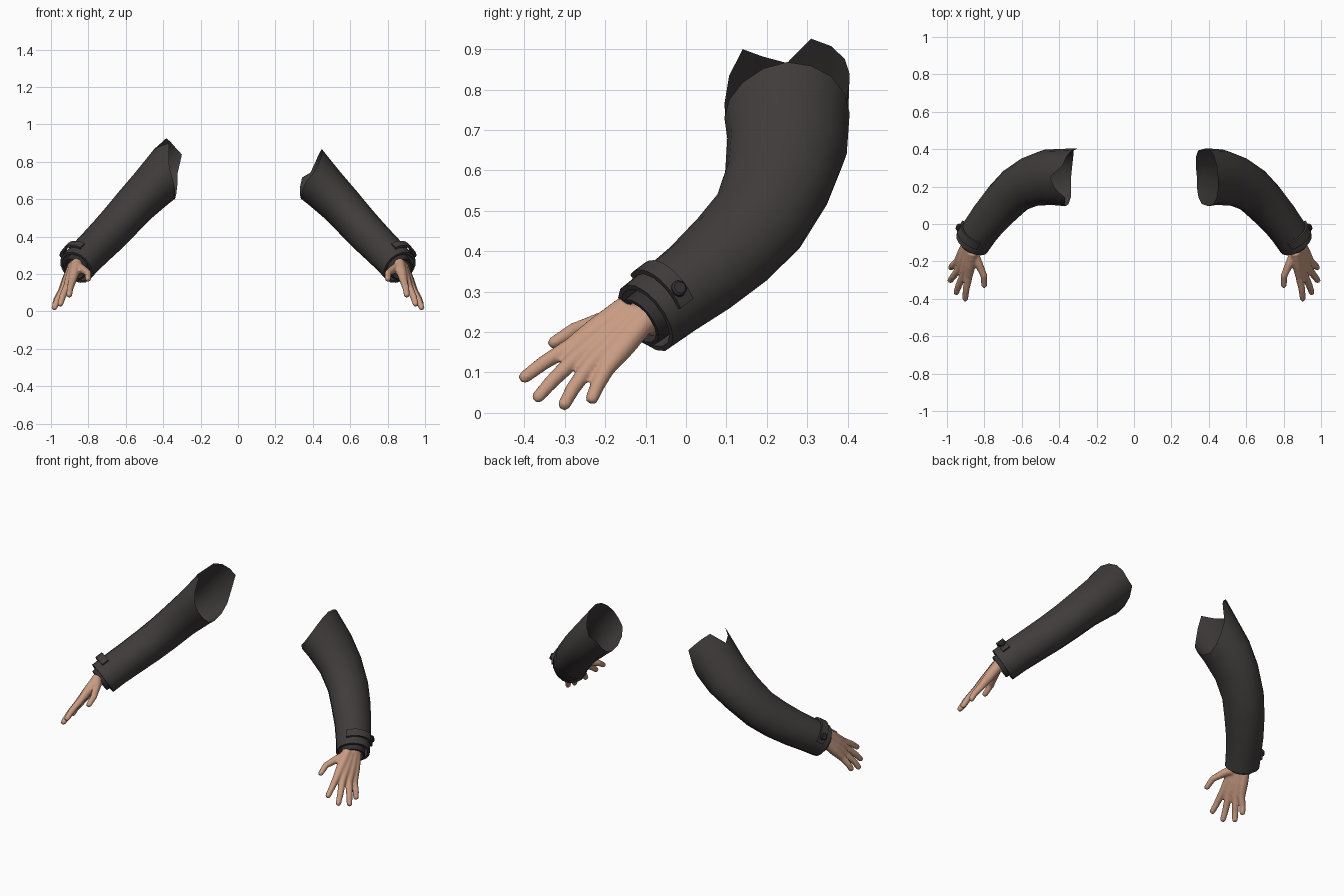
import bpy, bmesh
from math import sin, cos, tau, radians
from mathutils import Vector as V

cube = bpy.data.objects.get("Cube")
if cube:
    bpy.data.objects.remove(cube)


def material(name, rgb):
    m = bpy.data.materials.new(name)
    m.use_nodes = True
    m.diffuse_color = (*rgb, 1)
    bsdf = m.node_tree.nodes["Principled BSDF"]
    bsdf.inputs["Base Color"].default_value = (*rgb, 1)
    bsdf.inputs["Roughness"].default_value = 0.8
    return m


CLOTH = material("charcoal cloth", (0.052, 0.045, 0.045))
LINING = material("dark cuff", (0.032, 0.029, 0.030))
SKIN = material("skin", (0.58, 0.33, 0.225))

SIDES = 16
TOP = V((0.745, 0, 0.667))          # outward and up, square to the arm
SHOULDER_AXIS = V((0.667, 0, -0.745))


def frame(t):
    """Directions across a limb: outer side and back side."""
    t = t.normalized()
    n = (TOP - t * TOP.dot(t)).normalized()
    return n, n.cross(t)


def tangents(pts):
    last = len(pts) - 1
    return [pts[min(i + 1, last)] - pts[max(i - 1, 0)] for i in range(last + 1)]


def ring(c, t, rn, rs, sides=SIDES):
    n, s = frame(t)
    return [c + n * rn * cos(tau * k / sides) + s * rs * sin(tau * k / sides)
            for k in range(sides)]


def loft(bm, rings, cap=False, loop=True):
    rows = [[bm.verts.new(p) for p in r] for r in rings]
    for a, b in zip(rows, rows[1:]):
        for k in range(len(a) if loop else len(a) - 1):
            j = (k + 1) % len(a)
            bm.faces.new((a[k], a[j], b[j], b[k]))
    if cap:
        bm.faces.new(rows[0][::-1])
        bm.faces.new(rows[-1])


def finish(bm, name, mat, side, angle=50):
    for v in bm.verts:
        v.co.x *= side
    bmesh.ops.recalc_face_normals(bm, faces=bm.faces)
    me = bpy.data.meshes.new(name)
    bm.to_mesh(me)
    bm.free()
    me.materials.append(mat)
    ob = bpy.data.objects.new(name, me)
    bpy.context.collection.objects.link(ob)
    bpy.ops.object.select_all(action="DESELECT")
    ob.select_set(True)
    bpy.context.view_layer.objects.active = ob
    bpy.ops.object.shade_smooth_by_angle(angle=radians(angle))
    return ob


# Sleeve path: centre, outer radius, back radius
ARM = [((.46, .25, .66), .122, .15), ((.55, .228, .57), .112, .136),
       ((.635, .18, .475), .107, .124), ((.70, .115, .405), .104, .118),
       ((.77, .035, .335), .10, .108), ((.825, -.04, .28), .098, .10),
       ((.865, -.10, .235), .098, .096)]
PATH = [V(c) for c, _, _ in ARM]
TANS = tangents(PATH)
WRIST, AXIS = PATH[-1], TANS[-1].normalized()

# Torn shoulder edge: how far each side of the tube reaches past the first ring
RIM = {1: [.163, .16, .15, .13, .11, .12, .09, .06, .04, .05, .07, .09, .095, .11, .13, .15],
       -1: [.16, .25, .25, .245, .24, .15, .10, .06, .04, .05, .08, .11, .14, .19, .24, .19]}

# Fingers and thumb: paths from wrist to tip
FINGERS = {
    "index": [(.862, -.148, .262), (.885, -.285, .165), (.898, -.352, .124), (.903, -.408, .082)],
    "middle": [(.872, -.132, .25), (.912, -.272, .137), (.938, -.33, .08), (.952, -.373, .032)],
    "ring": [(.882, -.116, .24), (.933, -.238, .118), (.966, -.28, .06), (.985, -.306, .012)],
    "little": [(.888, -.102, .228), (.942, -.198, .108), (.968, -.22, .066), (.982, -.237, .026)],
    "thumb": [(.872, -.14, .24), (.83, -.215, .225), (.802, -.278, .205), (.801, -.336, .168)],
}


def sleeve(side, label):
    bm = bmesh.new()
    edge = [p - SHOULDER_AXIS * d
            for p, d in zip(ring(PATH[0], SHOULDER_AXIS, .13, .155), RIM[side])]
    rings = [edge] + [ring(c, t, rn, rs) for c, t, (_, rn, rs) in zip(PATH, TANS, ARM)]
    # turned hem inside the wrist opening
    rings.append(ring(WRIST, AXIS, .085, .083))
    rings.append(ring(WRIST - AXIS * .06, AXIS, .08, .078))
    loft(bm, rings)
    finish(bm, label + "_sleeve", CLOTH, side)


def inner_cuff(side, label):
    bm = bmesh.new()
    spans = [(-.08, .072), (.022, .068), (.022, .058), (-.05, .05)]
    loft(bm, [ring(WRIST + AXIS * d, AXIS, r, r) for d, r in spans])
    finish(bm, label + "_inner_cuff", LINING, side, 30)


def cuff_strap(side, label):
    """Strap wrapped over the top of the cuff, with a raised front end."""
    bm = bmesh.new()
    n, s = frame(AXIS)
    rows = []
    for k in range(11):
        a = radians(-60 + 11 * k)
        out = n * cos(a) + s * sin(a)
        lift = .012 * sin(tau * k / 20)
        rows.append([WRIST + AXIS * d + out * (r + lift)
                     for d, r in ((-.085, .095), (-.085, .108), (-.04, .108), (-.04, .095))])
    loft(bm, rows, cap=True)
    finish(bm, label + "_cuff_strap", CLOTH, side, 30)


def button(side, label):
    bm = bmesh.new()
    n, s = frame(AXIS)
    a = radians(28)
    out, across = n * cos(a) + s * sin(a), s * cos(a) - n * sin(a)
    c = WRIST - AXIS * .062
    loft(bm, [[c + out * h + (AXIS * cos(tau * k / 12) + across * sin(tau * k / 12)) * r
               for k in range(12)]
              for h, r in ((.10, .02), (.121, .02), (.126, .015))], cap=True)
    finish(bm, label + "_cuff_button", LINING, side, 30)


def hand(side, label):
    bm = bmesh.new()
    # wrist
    pts = [WRIST - AXIS * .05, WRIST + AXIS * .01, V((.879, -.13, .235))]
    loft(bm, [ring(p, AXIS, r, r * 1.15, 12) for p, r in zip(pts, (.046, .045, .036))], cap=True)
    # palm bones running on into the fingers
    for name, raw in FINGERS.items():
        p = [V(c) for c in raw]
        tip = p[3] - p[2]
        pts = [p[0], p[0].lerp(p[1], .55), p[1], p[2], p[3] - tip * .12, p[3] + tip * .04]
        radii = [.030, .028, .0215, .0185, .016, .009]
        if name == "thumb":
            radii[2] = .023
        loft(bm, [ring(c, t, r, r, 10) for c, t, r in zip(pts, tangents(pts), radii)], cap=True)
    ob = finish(bm, label + "_hand", SKIN, side)
    # fuse into one skin
    fuse = ob.modifiers.new("fuse", "REMESH")
    fuse.mode = "VOXEL"
    fuse.voxel_size = .006
    fuse.use_smooth_shade = True
    soften = ob.modifiers.new("soften", "SMOOTH")
    soften.factor = .5
    soften.iterations = 4


for side, label in ((1, "left"), (-1, "right")):
    for part in (sleeve, inner_cuff, cuff_strap, button, hand):
        part(side, label)
